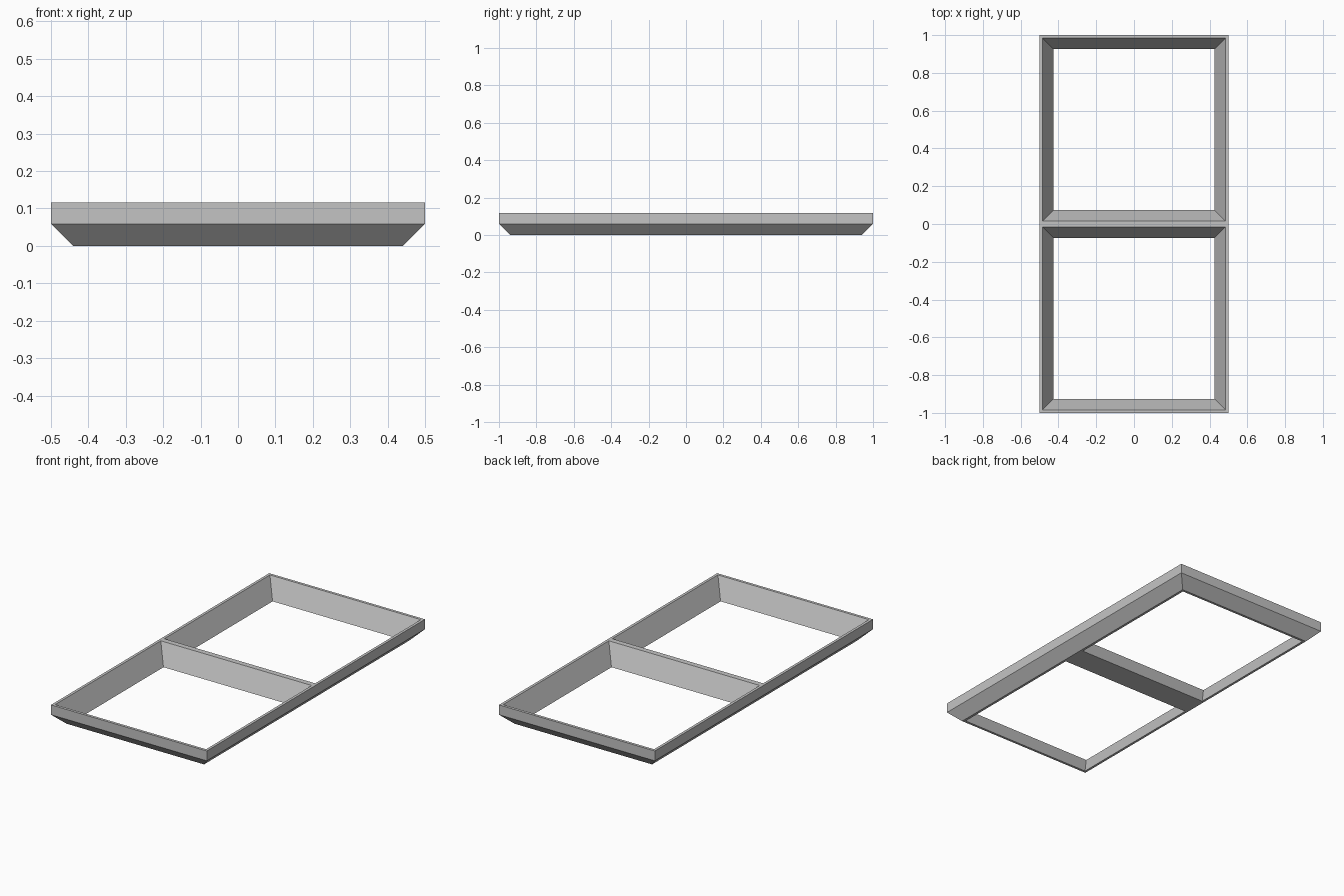
import bpy
import bmesh

cube = bpy.data.objects.get("Cube")
if cube:
    bpy.data.objects.remove(cube, do_unlink=True)

grey = bpy.data.materials.new("light grey")
grey.use_nodes = True
colour = (0.55, 0.55, 0.55, 1)
grey.diffuse_color = colour
grey.node_tree.nodes["Principled BSDF"].inputs["Base Color"].default_value = colour

HEIGHT, CHAMFER = 0.116, 0.059   # overall height, height of the outer bevel
RIM, SLOPE = 0.016, 0.057        # rim width at the top, inward run of inner walls


def rectangle(bm, x, y0, y1, z):
    corners = ((-x, y0), (x, y0), (x, y1), (-x, y1))
    return [bm.verts.new((cx, cy, z)) for cx, cy in corners]


def skin(bm, lower, upper):
    for i in range(4):
        j = (i + 1) % 4
        bm.faces.new((lower[i], lower[j], upper[j], upper[i]))


def fill(bm, outer, near, far):
    """Flat face around two openings: two ends, two sides and the crossbar."""
    bm.faces.new((outer[0], outer[1], near[1], near[0]))
    bm.faces.new((outer[2], outer[3], far[3], far[2]))
    bm.faces.new((near[3], near[2], far[1], far[0]))
    bm.faces.new((outer[1], outer[2], far[2], far[1], near[2], near[1]))
    bm.faces.new((outer[3], outer[0], near[0], near[3], far[0], far[3]))


bm = bmesh.new()

# Outer shell: bevelled below, upright above
bottom = rectangle(bm, 0.5 - CHAMFER, -1 + CHAMFER, 1 - CHAMFER, 0)
middle = rectangle(bm, 0.5, -1, 1, CHAMFER)
top = rectangle(bm, 0.5, -1, 1, HEIGHT)
skin(bm, bottom, middle)
skin(bm, middle, top)

# Two tapered openings, separated by the crossbar
low, high = [], []
for y0, y1 in ((-1, 0), (0, 1)):
    inset = RIM + SLOPE
    low.append(rectangle(bm, 0.5 - inset, y0 + inset, y1 - inset, 0))
    high.append(rectangle(bm, 0.5 - RIM, y0 + RIM, y1 - RIM, HEIGHT))
    skin(bm, low[-1], high[-1])

# Top and bottom rims
fill(bm, bottom, *low)
fill(bm, top, *high)
bmesh.ops.recalc_face_normals(bm, faces=bm.faces)

mesh = bpy.data.meshes.new("double_frame")
bm.to_mesh(mesh)
bm.free()
mesh.materials.append(grey)
frame = bpy.data.objects.new("double_frame", mesh)
bpy.context.collection.objects.link(frame)
